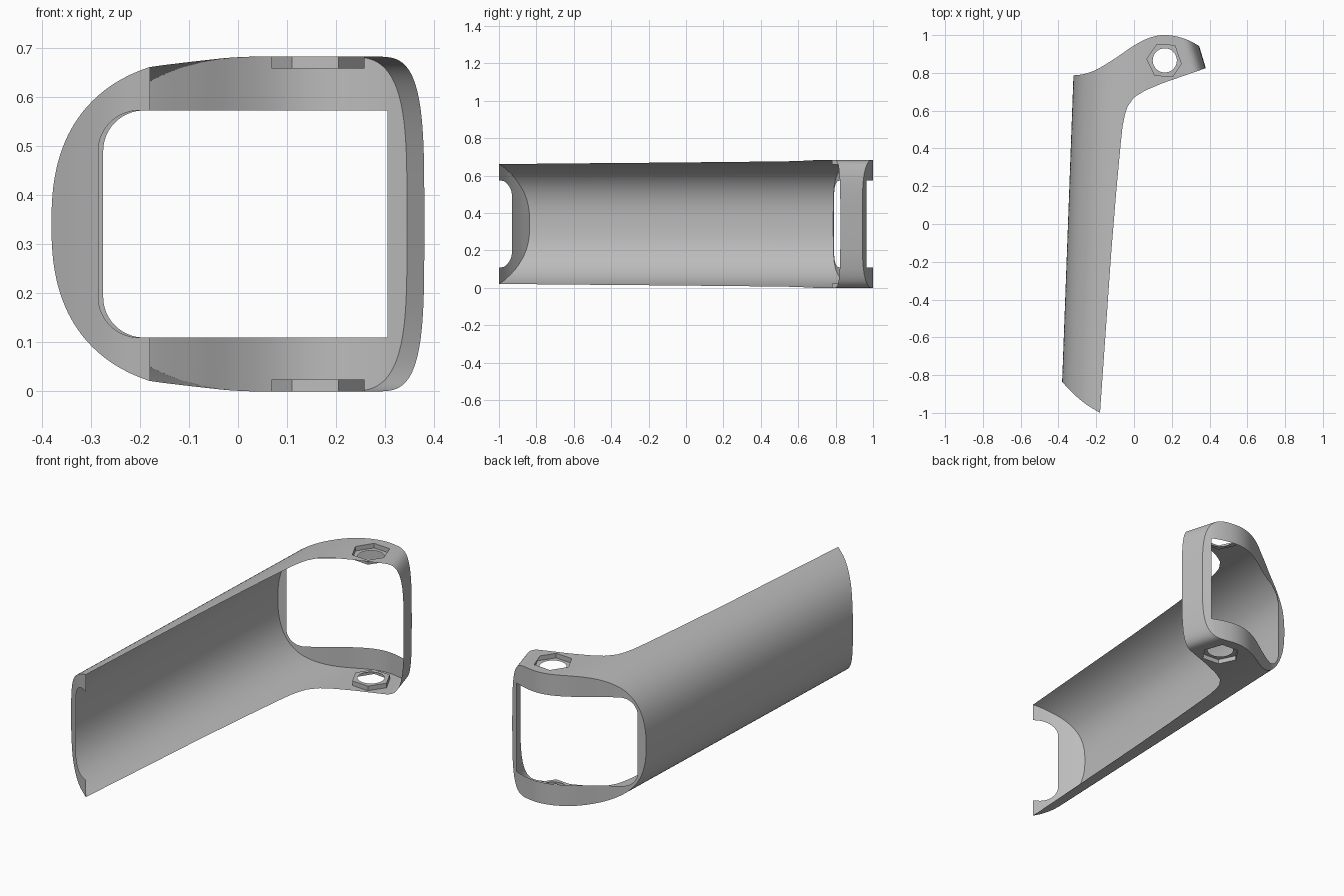
import bpy, bmesh
from math import sin, cos, pi, radians, sqrt
from mathutils import Vector

if "Cube" in bpy.data.objects:
    bpy.data.objects.remove(bpy.data.objects["Cube"], do_unlink=True)

grey = bpy.data.materials.new("plain grey")
grey.use_nodes = True
grey.diffuse_color = (0.5, 0.5, 0.5, 1)
grey.node_tree.nodes["Principled BSDF"].inputs["Base Color"].default_value = (0.5, 0.5, 0.5, 1)

MID = 0.3415                     # half height
LEFT, FLAT_A, FLAT_B, RIGHT = -0.32, 0.06, 0.2675, 0.3875
HUB = Vector((0.163, 0.866, 0))

# Plan outlines of the two ends and the open side
LIP = [(-0.381, -0.835), (-0.33, -0.89), (-0.26, -0.95), (-0.18, -1.0)]
SIDE = [(-0.18, -1.0), (-0.11, 0.0), (-0.07, 0.43), (-0.057, 0.55), (-0.035, 0.62),
        (0.0, 0.67), (0.06, 0.707), (0.15, 0.745), (0.38, 0.825)]
BACK = [(-0.32, 0.787), (-0.27, 0.793), (-0.2, 0.817), (-0.1, 0.877), (0.0, 0.945),
        (0.08, 0.985), (0.15, 1.0), (0.22, 0.994), (0.29, 0.972), (0.344, 0.943)]


def curve(pts, x, smooth=True):
    """Height of a cubic (or straight) line through pts at x."""
    x = min(max(x, pts[0][0]), pts[-1][0])
    n = len(pts)
    i = next(k for k in range(n - 1) if x <= pts[k + 1][0] or k == n - 2)
    (x0, y0), (x1, y1) = pts[i], pts[i + 1]
    d = x1 - x0
    if d < 1e-9:
        return y1
    t = (x - x0) / d
    if not smooth:
        return y0 + (y1 - y0) * t

    def slope(k):
        a, b = pts[max(k - 1, 0)], pts[min(k + 1, n - 1)]
        return (b[1] - a[1]) / (b[0] - a[0])
    return ((1 + 2 * t) * (1 - t) ** 2 * y0 + t * (1 - t) ** 2 * d * slope(i)
            + t * t * (3 - 2 * t) * y1 + t * t * (t - 1) * d * slope(i + 1))


def front_edge(x):
    return curve(LIP, x) if x < -0.18 else curve(SIDE, x, False)


def back_edge(x):
    return curve(BACK, x)


def half_height(X):
    if X < FLAT_A:
        f, n = (FLAT_A - X) / (FLAT_A - LEFT), 2.45
    elif X > FLAT_B:
        f, n = (X - FLAT_B) / (RIGHT - FLAT_B), 3.8
    else:
        return MID
    return MID * max(0, 1 - min(f, 1) ** n) ** (1 / n)


def meet(X, edge):
    """Where the sleeve's long line through X meets an edge, as x, y, half height."""
    m = 0.037 - 0.337 * min(max((X - FLAT_A) / (FLAT_B - FLAT_A), 0), 1)
    x = X
    for _ in range(60):
        y = edge(x)
        x = X + m * (y - 0.8)
    return x, y, half_height(X)


def finish(bm, name, outward):
    bmesh.ops.remove_doubles(bm, verts=bm.verts, dist=1e-5)
    bm.normal_update()
    for f in bm.faces:
        if f.normal.dot(outward(f.calc_center_median())) < 0:
            f.normal_flip()
    me = bpy.data.meshes.new(name)
    bm.to_mesh(me)
    bm.free()
    ob = bpy.data.objects.new(name, me)
    bpy.context.collection.objects.link(ob)
    me.materials.append(grey)
    bpy.ops.object.select_all(action='DESELECT')
    ob.select_set(True)
    bpy.context.view_layer.objects.active = ob
    bpy.ops.object.shade_smooth_by_angle(angle=radians(30))
    return ob


def face(bm, pts):
    bm.faces.new([bm.verts.new(p) for p in pts])


def fill_rings(bm, rings):
    """Flat face bounded by an outer ring and a hole."""
    edges = []
    for ring in rings:
        vs = [bm.verts.new(p) for p in ring]
        edges += [bm.edges.new((vs[i - 1], vs[i])) for i in range(len(vs))]
    bmesh.ops.triangle_fill(bm, use_beauty=True, use_dissolve=False, edges=edges)


def ring(count, radius, z, turn=0):
    return [HUB + Vector((radius * cos(turn + 2 * pi * i / count),
                          radius * sin(turn + 2 * pi * i / count), z)) for i in range(count)]


def hexagon(z):
    return ring(6, 0.095, z, radians(-4))


# Stations across the sleeve, from the rounded wall to the narrow wall
steps = [i * pi / 2 / 40 for i in range(41)]
left = {round(FLAT_A - (FLAT_A - LEFT) * max(cos(a), 0) ** (2 / 2.45), 5) for a in steps}
left |= {round(-0.07 + 0.01 * i, 5) for i in range(14)} | {-0.1134}
left = sorted(left)
middle = [FLAT_A + (FLAT_B - FLAT_A) * i / 16 for i in range(17)]
right = [FLAT_B + (RIGHT - FLAT_B) * max(sin(a), 0) ** (2 / 3.8) for a in steps]
stations = left + middle[1:] + right[1:]

# Sleeve shell: ruled strips, with flat pads pierced by the hexagons
shell = bmesh.new()
for sign in (1, -1):
    def lift(p):
        return (p[0], p[1], MID + sign * p[2])
    for run in (left, right):
        for a, b in zip(run, run[1:]):
            face(shell, [lift(meet(a, front_edge)), lift(meet(b, front_edge)),
                         lift(meet(b, back_edge)), lift(meet(a, back_edge))])
    pad = [lift(meet(X, front_edge)) for X in middle]
    pad += [lift(meet(X, back_edge)) for X in reversed(middle)]
    fill_rings(shell, [pad, hexagon(MID + sign * MID)])
finish(shell, "sleeve_shell", lambda c: Vector((c.x, 0, c.z - MID)))


def end_frame(name, edge, outline, x0, x1, facing):
    """Curved end wall with a window from x0 to x1, rounded at x0."""
    r, tall = 0.083, 0.2315
    ends = [(p[0], p[2]) for p in outline]

    def gap(x):
        k = max(0, x0 + r - x)
        return tall - r + sqrt(max(0, r * r - k * k))
    xs = [p[0] for p in outline]
    corner = [x0 + r * (1 - cos(i * pi / 24)) for i in range(13)]
    spans = [(xs[0], x0, lambda x: 0), (x0, x1, gap), (x1, xs[-1], lambda x: 0)]
    bm = bmesh.new()
    for lo, hi, inner in spans:
        cols = sorted({round(x, 6) for x in xs + corner + [lo, hi] if lo <= x <= hi})
        for a, b in zip(cols, cols[1:]):
            if b - a < 1e-5:
                continue
            for sign in (1, -1):
                pts = []
                for x, f in ((a, inner), (b, inner)):
                    pts.append((x, edge(x), MID + sign * f(x)))
                for x in (b, a):
                    pts.append((x, edge(x), MID + sign * curve(ends, x, False)))
                face(bm, pts)
    bmesh.ops.remove_doubles(bm, verts=bm.verts, dist=1e-5)
    bmesh.ops.dissolve_degenerate(bm, edges=bm.edges, dist=1e-6)
    finish(bm, name, lambda c: Vector((0, facing, 0)))


# Back frame with its window, and the front lip with its notch
end_frame("back_frame", back_edge, [meet(X, back_edge) for X in stations], -0.275, 0.305, 1)
lip_line = [meet(X, front_edge) for X in left if X <= -0.1134]
end_frame("front_lip", front_edge, lip_line, -0.285, lip_line[-1][0], -1)

# Hexagonal nut pockets with a round bolt hole, above and below
for name, sign in (("upper_nut_pocket", 1), ("lower_nut_pocket", -1)):
    rim, floor = hexagon(MID + sign * MID), hexagon(MID + sign * (MID - 0.024))
    bm = bmesh.new()
    for i in range(6):
        face(bm, [rim[i - 1], rim[i], floor[i], floor[i - 1]])
    fill_rings(bm, [floor, ring(32, 0.064, floor[0].z)])
    finish(bm, name, lambda c: Vector((HUB.x - c.x, HUB.y - c.y, 0)) + Vector((0, 0, sign * 0.5)))
